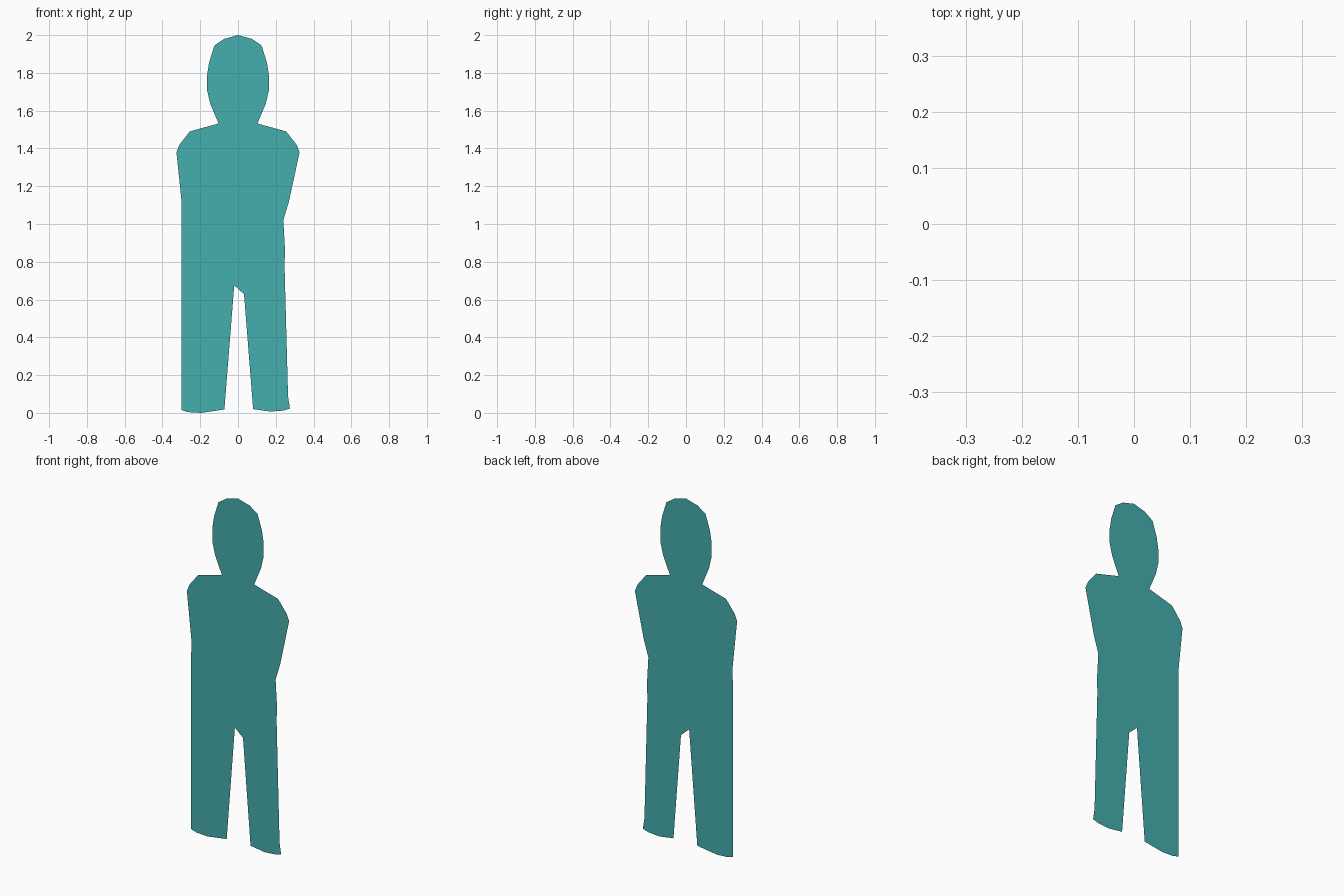
import bpy
import bmesh

# Head, neck and shoulder outline on the +x side, top to bottom (mirrored for the other side)
upper = [(0.073, 1.98), (0.125, 1.945), (0.153, 1.855), (0.164, 1.785), (0.164, 1.71),
         (0.147, 1.637), (0.103, 1.60), (0.103, 1.532), (0.255, 1.49), (0.31, 1.42),
         (0.326, 1.38)]

# Arm, hip and leg on the +x side, down to the foot and back up to the crotch
right_lower = [(0.27, 1.12), (0.24, 1.02), (0.25, 0.845), (0.235, 0.675), (0.225, 0.62),
               (0.225, 0.13), (0.265, 0.087), (0.275, 0.023), (0.24, 0.012), (0.17, 0.007),
               (0.08, 0.02), (0.032, 0.628)]

# Leg, hip and arm on the -x side, from the crotch round the foot and up
left_lower = [(-0.02, 0.675), (-0.053, 0.628), (-0.065, 0.13), (-0.072, 0.018),
              (-0.195, 0.0), (-0.265, 0.004), (-0.30, 0.015), (-0.29, 0.083),
              (-0.25, 0.13), (-0.27, 0.617), (-0.285, 0.67), (-0.28, 0.865),
              (-0.258, 1.02), (-0.298, 1.113)]

mirrored_upper = [(-x, z) for x, z in reversed(upper)]
outline = [(0, 2.0)] + upper + right_lower + left_lower + mirrored_upper

# Flat cut-out figure: one face, wound so that it faces -y
bm = bmesh.new()
bm.faces.new([bm.verts.new((x, 0, z)) for x, z in reversed(outline)])
bmesh.ops.triangulate(bm, faces=bm.faces[:])
bmesh.ops.dissolve_limit(bm, angle_limit=0.01, verts=[], edges=bm.edges[:])
mesh = bpy.data.meshes.new("person_cutout")
bm.to_mesh(mesh)
bm.free()
person = bpy.data.objects.new("person_cutout", mesh)
bpy.context.collection.objects.link(person)

# Teal paint
teal = bpy.data.materials.new("teal")
teal.diffuse_color = (0.06, 0.42, 0.42, 1)
mesh.materials.append(teal)
